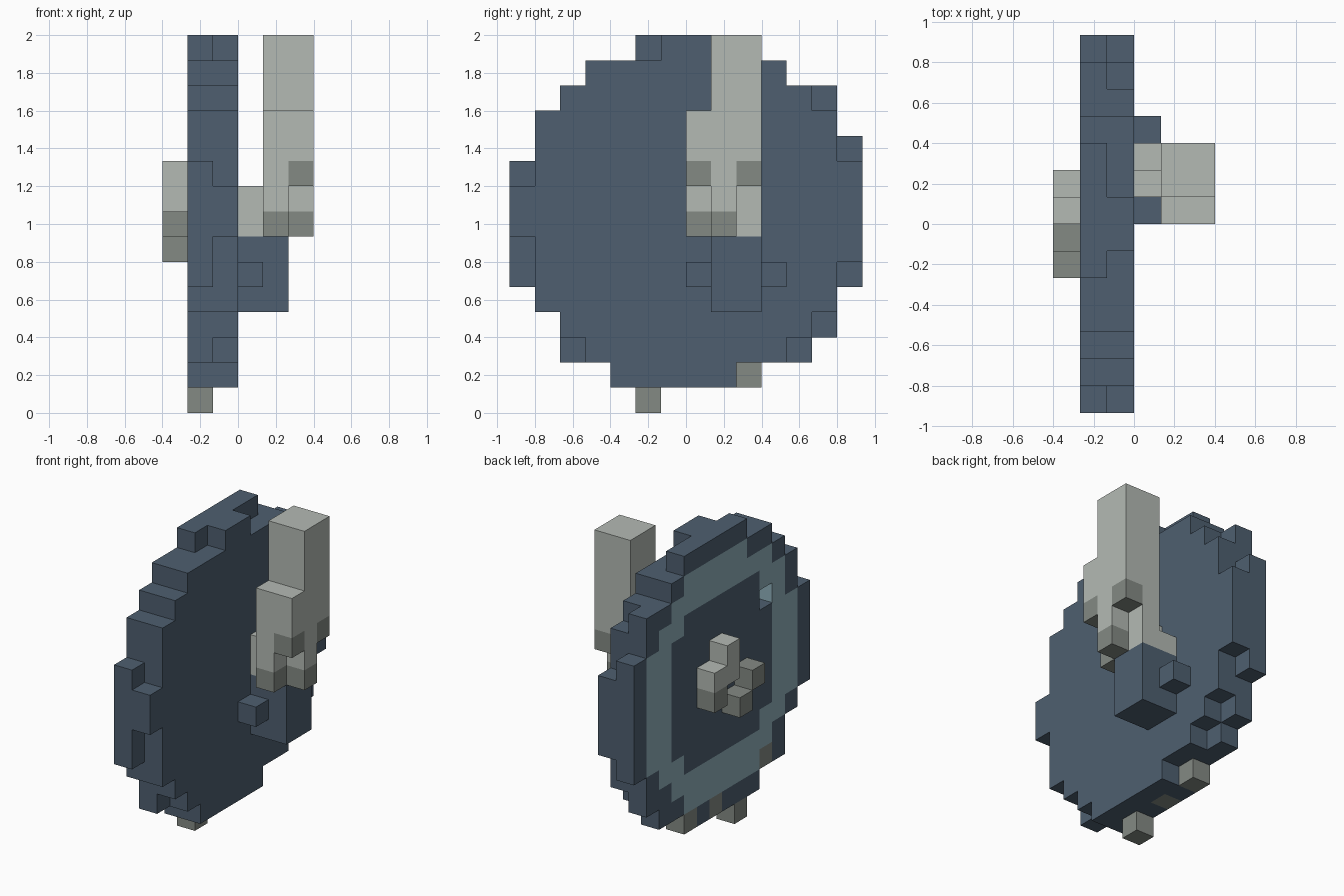
import bpy, bmesh
from mathutils import Vector

if "Cube" in bpy.data.objects:
    bpy.data.objects.remove(bpy.data.objects["Cube"])

U = 2 / 15                              # edge of one block
ORIGIN = Vector((-3 * U, -7 * U, 0))


def material(name, rgb):
    col = [((c / 255 + 0.055) / 1.055) ** 2.4 for c in rgb] + [1.0]
    m = bpy.data.materials.new(name)
    m.diffuse_color = col
    m.use_nodes = True
    m.node_tree.nodes["Principled BSDF"].inputs["Base Color"].default_value = col
    return m


BLUE, TEAL, LIGHT, DARK = range(4)
MATS = [material("slate_blue", (78, 95, 112)), material("pale_teal", (144, 176, 187)),
        material("light_grey", (180, 186, 180)), material("dark_grey", (132, 138, 132))]


def fill(cells, xs, ys, zs, colour):
    """Fill an inclusive range of blocks with one colour."""
    for i in range(xs[0], xs[-1] + 1):
        for j in range(ys[0], ys[-1] + 1):
            for k in range(zs[0], zs[-1] + 1):
                cells[i, j, k] = colour


def build(name, cells):
    """Make the outer skin of a set of blocks, merging flat areas."""
    bm = bmesh.new()
    for cell, colour in cells.items():
        centre = Vector(cell) + Vector((0.5, 0.5, 0.5))
        for axis in range(3):
            for sign in (-1, 1):
                n = Vector((0, 0, 0))
                n[axis] = sign
                if tuple(int(a + b) for a, b in zip(cell, n)) in cells:
                    continue
                u = Vector((0, 0, 0))
                u[(axis + 1) % 3] = 0.5
                v = n.cross(u)
                mid = centre + n * 0.5
                corners = (mid - u - v, mid + u - v, mid + u + v, mid - u + v)
                f = bm.faces.new([bm.verts.new(ORIGIN + p * U) for p in corners])
                f.material_index = colour
    bmesh.ops.remove_doubles(bm, verts=bm.verts[:], dist=0.001)
    bmesh.ops.dissolve_limit(bm, angle_limit=0.01, verts=bm.verts[:],
                             edges=bm.edges[:], delimit={'MATERIAL'})
    me = bpy.data.meshes.new(name)
    bm.to_mesh(me)
    bm.free()
    for m in MATS:
        me.materials.append(m)
    bpy.context.collection.objects.link(bpy.data.objects.new(name, me))


# Round shield: two layers, row spans from bottom to top
outer_rows = [(4, 9), (2, 11), (2, 12), (1, 12), (0, 13), (0, 13), (0, 13), (0, 13),
              (0, 13), (1, 13), (1, 12), (2, 12), (3, 10), (5, 9)]
inner_rows = [(4, 8), (3, 10), (2, 11), (1, 12), (1, 12), (1, 13), (0, 13), (0, 13),
              (1, 13), (1, 12), (1, 12), (2, 11), (3, 10), (6, 7)]
shield = {}
for layer, rows in ((1, outer_rows), (2, inner_rows)):
    for k, span in enumerate(rows, 1):
        fill(shield, (layer,), span, (k,), BLUE)

# Teal ring on the outer layer, kept away from the rim
for i, j, k in list(shield):
    r2 = (j - 6.5) ** 2 + (k - 7.5) ** 2
    enclosed = all((1, j + a, k + b) in shield for a, b in ((1, 0), (-1, 0), (0, 1), (0, -1)))
    if i == 1 and enclosed and 4.35 ** 2 < r2 < 6.1 ** 2:
        shield[i, j, k] = TEAL

# Worn spots and a chip in the outer layer
for j, k in ((5, 0), (9, 1), (7, 1), (3, 2)):
    shield[1, j, k] = DARK
del shield[1, 3, 10]
build("shield", shield)

# Boss on the outer face
boss = {}
fill(boss, (0,), (7,), (8, 9), LIGHT)
fill(boss, (0,), (8,), (8,), LIGHT)
for j, k in ((8, 7), (5, 7), (6, 6)):
    boss[0, j, k] = DARK
build("boss", boss)

# Elbow bracket on the inner face, with side studs
bracket = {}
fill(bracket, (3, 4), (8, 9), (4, 6), BLUE)
for j in (7, 10):
    bracket[3, j, 5] = BLUE
build("bracket", bracket)

# Forearm
arm = {}
fill(arm, (4, 5), (8, 9), (9, 14), LIGHT)
fill(arm, (4, 5), (7,), (10, 11), LIGHT)
arm[4, 7, 9] = LIGHT
for j in (7, 9):
    arm[5, j, 9] = DARK
build("forearm", arm)

# Hand gripping the bracket
hand = {}
fill(hand, (3, 4), (8,), (7, 8), LIGHT)
fill(hand, (4,), (9,), (7, 8), LIGHT)
hand[3, 9, 7] = LIGHT
hand[4, 7, 8] = LIGHT
hand[5, 8, 8] = LIGHT
hand[4, 7, 7] = DARK
hand[5, 8, 7] = DARK
build("hand", hand)
